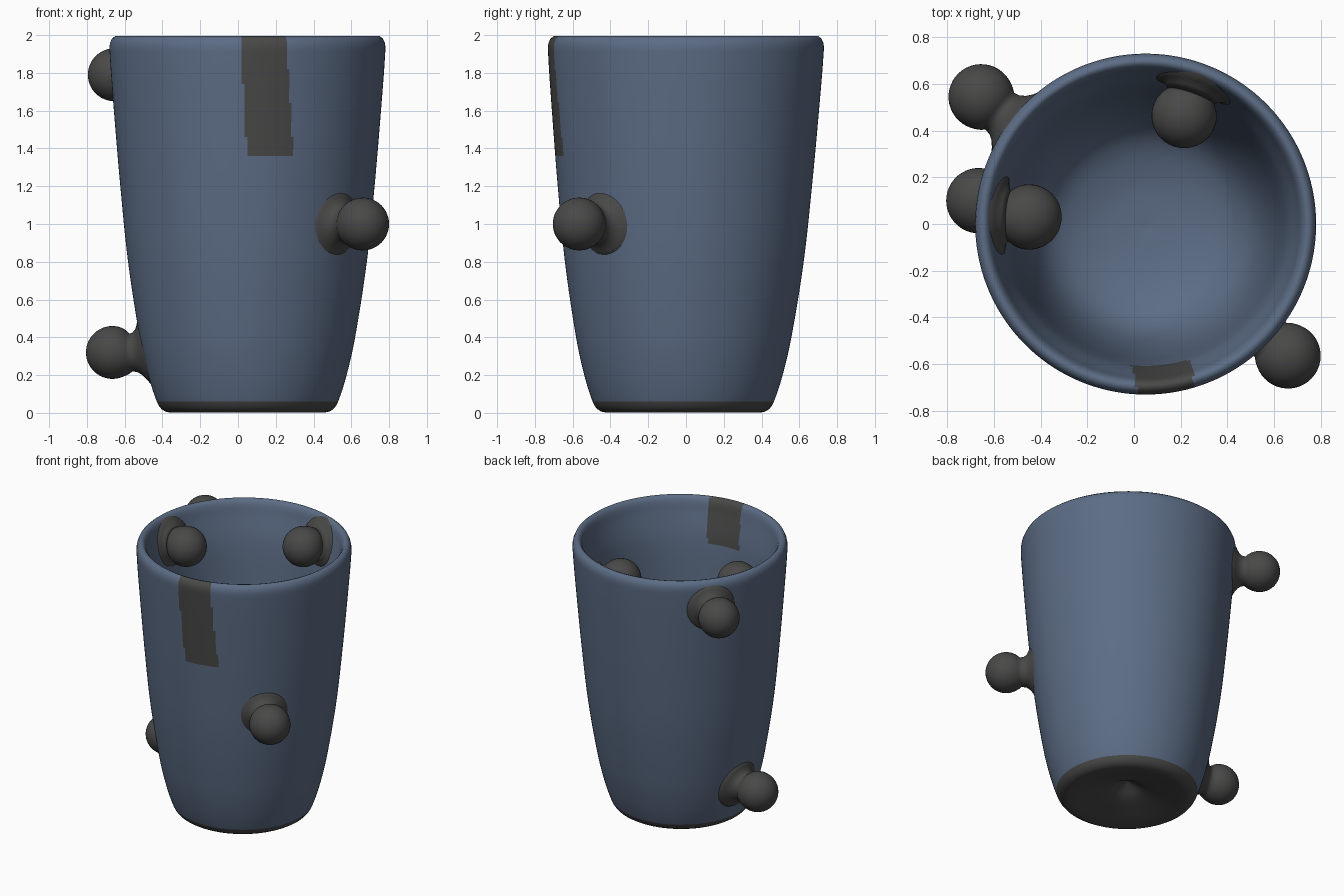
import bpy, bmesh, math
from mathutils import Vector

if "Cube" in bpy.data.objects:
    bpy.data.objects.remove(bpy.data.objects["Cube"])

CX = 0.05  # cup axis, offset because knobs stick out to the left


def material(name, rgb):
    m = bpy.data.materials.new(name)
    m.diffuse_color = (*rgb, 1)
    m.use_nodes = True
    m.node_tree.nodes["Principled BSDF"].inputs["Base Color"].default_value = m.diffuse_color
    return m


BLUE = material("slate blue", (0.108, 0.152, 0.236))
GREY = material("dark grey", (0.067, 0.066, 0.065))


def resample(pts, step):
    """Smooth curve through the profile points, cut into short pieces."""
    pts = [Vector(p) for p in pts]
    out = []
    for i in range(len(pts) - 1):
        a, b = pts[i], pts[i + 1]
        p, n = pts[max(i - 1, 0)], pts[min(i + 2, len(pts) - 1)]
        length = (b - a).length
        t1 = (b - p).normalized() * length
        t2 = (n - a).normalized() * length
        k = max(2, round(length / step))
        for j in range(k):
            t = j / k
            out.append(a * (2*t**3 - 3*t*t + 1) + t1 * (t**3 - 2*t*t + t)
                       + b * (3*t*t - 2*t**3) + t2 * (t**3 - t*t))
    return out + [pts[-1]]


def lathe(name, profile, segs, place, paint):
    """Revolve (r, h) points; place maps to world, paint picks the material."""
    bm = bmesh.new()
    rings = []
    for r, h in profile:
        if r < 1e-4:
            rings.append([bm.verts.new(place(Vector((0, 0, h))))] * segs)
        else:
            rings.append([bm.verts.new(place(Vector((
                r * math.cos(2 * math.pi * i / segs),
                r * math.sin(2 * math.pi * i / segs), h)))) for i in range(segs)])
    for row in range(len(rings) - 1):
        a, b = rings[row], rings[row + 1]
        for i in range(segs):
            j = (i + 1) % segs
            f = bm.faces.new(list(dict.fromkeys((a[i], a[j], b[j], b[i]))))
            f.material_index = paint(row, f.calc_center_median())
            f.smooth = True
    bmesh.ops.recalc_face_normals(bm, faces=bm.faces)
    me = bpy.data.meshes.new(name)
    bm.to_mesh(me)
    bm.free()
    me.materials.append(BLUE)
    me.materials.append(GREY)
    ob = bpy.data.objects.new(name, me)
    bpy.context.collection.objects.link(ob)
    return ob


# Cup: from the pit under the base, up the outside, over the rim, down inside
cup_profile = resample([
    (0, 0.135), (0.05, 0.11), (0.12, 0.07), (0.24, 0.035), (0.41, 0.002),
    (0.455, 0.02), (0.48, 0.06), (0.525, 0.20), (0.57, 0.40), (0.632, 0.80),
    (0.673, 1.20), (0.707, 1.60), (0.729, 1.90), (0.727, 1.96), (0.70, 1.995),
    (0.672, 1.975), (0.652, 1.90), (0.608, 1.70), (0.585, 1.40), (0.57, 1.10),
    (0.55, 0.80), (0.51, 0.52), (0.45, 0.34), (0.36, 0.24), (0.2, 0.18),
    (0, 0.16)], 0.02)
rim = max(range(len(cup_profile)), key=lambda i: cup_profile[i].y)
foot = next(i for i, p in enumerate(cup_profile) if p.y > 0.045 and p.x > 0.4)
OUTER = cup_profile[foot:rim]
INNER = cup_profile[rim:-20]


def wall_radius(z, side):
    wall = OUTER if side > 0 else INNER
    near = sorted(wall, key=lambda p: abs(p.y - z))[:2]
    a, b = near
    t = (z - a.y) / (b.y - a.y) if abs(b.y - a.y) > 1e-6 else 0
    return a.x + (b.x - a.x) * t


# Knobs: name, ball centre, side of the wall (+1 outside, -1 inside)
KNOBS = []
for name, ball, side in [
        ("front_right_knob", (0.66, -0.565, 1.00), 1),
        ("upper_left_knob", (-0.655, 0.545, 1.79), 1),
        ("lower_left_knob", (-0.665, 0.10, 0.32), 1),
        ("inner_left_knob", (-0.45, 0.03, 1.81), -1),
        ("inner_back_knob", (0.215, 0.465, 1.82), -1)]:
    out = Vector((ball[0] - CX, ball[1], 0))
    wall = wall_radius(ball[2], side)
    reach = abs(out.length - wall)
    out.normalize()
    base = Vector((CX, 0, ball[2])) + out * wall
    KNOBS.append((name, base, out, side, wall, reach))


def place_cup(v):
    return Vector((CX + v.x, v.y - 0.015 * (1 - v.z / 2), v.z))


def paint_cup(row, c):
    inside = row >= rim
    if row < foot:
        return 1
    # band folded over the front of the rim
    shift = (2 - c.z) * (-0.08 if inside else 0.06)
    if c.y < 0 and c.z > (1.69 if inside else 1.35) and 0.01 < c.x - shift < 0.255:
        return 1
    # round patches under the knobs
    for _, base, _, side, _, _ in KNOBS:
        if (side < 0) == inside and (c - base).length < 0.155:
            return 1
    return 0


lathe("cup", cup_profile, 280, place_cup, paint_cup)

# Ball knobs on flared necks whose foot follows the curved wall
R = 0.14
for name, base, out, side, wall, reach in KNOBS:
    profile = [(0.172, -0.006), (0.165, 0.004), (0.145, 0.012), (0.12, 0.028),
               (0.105, 0.048)]
    start = math.pi - math.asin(0.1 / R)
    for i in range(17):
        a = start * (1 - i / 16)
        profile.append((R * math.sin(a), reach + R * math.cos(a)))
    profile[-1] = (0, reach + R)
    rot = (out * side).to_track_quat('Z', 'Y')
    across = Vector((-out.y, out.x, 0))

    def place_knob(v):
        p = base + rot @ v
        t = (p - base).dot(across)
        fade = min(1, max(0, 1 - v.z / (reach * 0.7)))
        bend = math.sqrt(max(0, wall_radius(p.z, side) ** 2 - t * t)) - wall
        return p + out * bend * fade

    lathe(name, profile, 40, place_knob, lambda row, c: 1)
